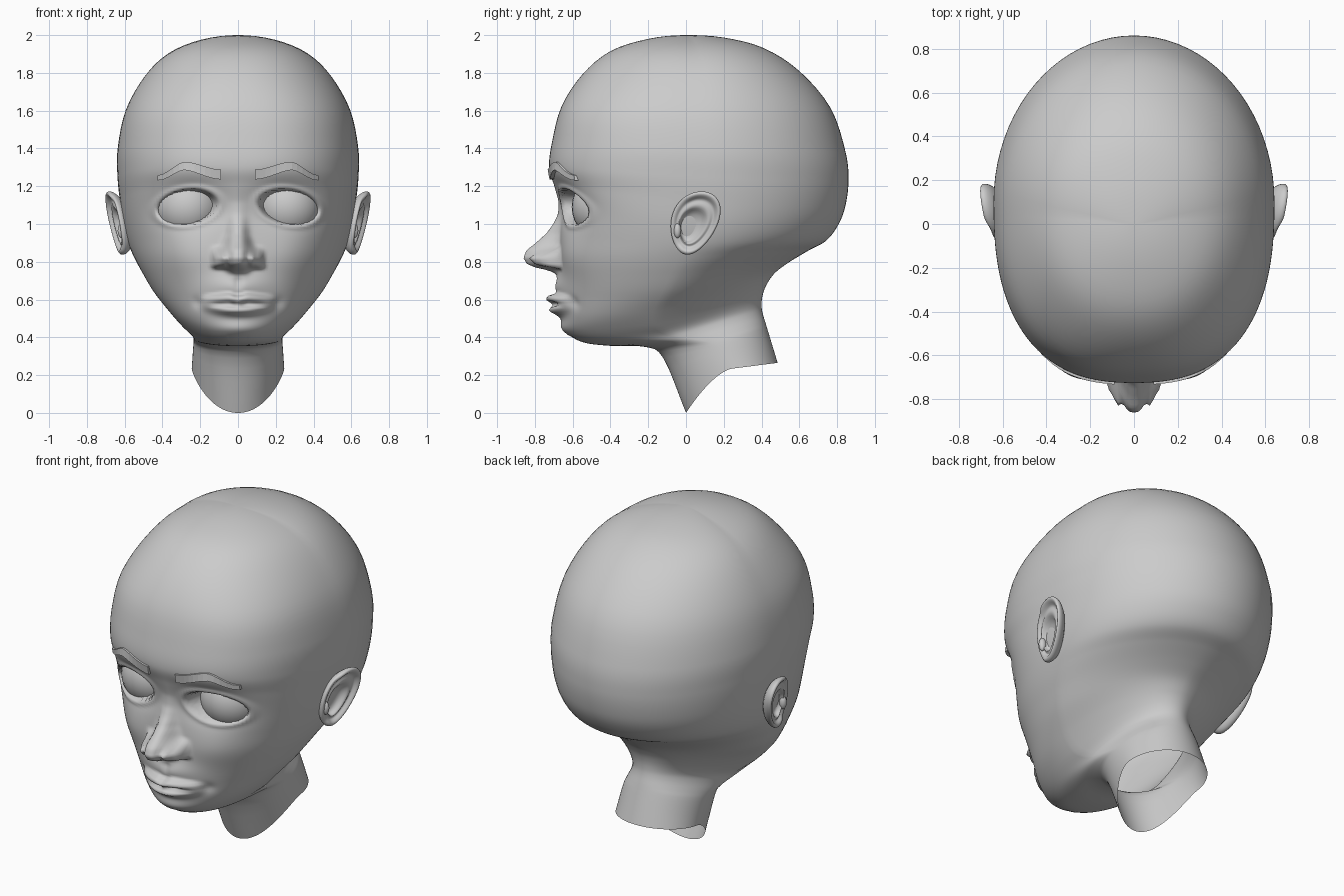
import bpy, bmesh, math
from mathutils import Vector
from mathutils.bvhtree import BVHTree

if "Cube" in bpy.data.objects:
    bpy.data.objects.remove(bpy.data.objects["Cube"])

# Head stations, crown to neck: front y,z | side y,z,half width | back y,z
STATIONS = [
    (-.20, 1.98, .03, 1.972, .20, .20, 1.987),
    (-.40, 1.915, .05, 1.90, .37, .41, 1.932),
    (-.55, 1.79, .07, 1.78, .495, .60, 1.81),
    (-.66, 1.62, .08, 1.60, .595, .765, 1.615),
    (-.71, 1.43, .10, 1.40, .637, .845, 1.38),
    (-.725, 1.30, .10, 1.25, .638, .86, 1.22),
    (-.70, 1.20, .10, 1.12, .625, .84, 1.08),
    (-.675, 1.08, .08, 1.00, .608, .80, .985),
    (-.67, .95, .05, .90, .582, .74, .91),
    (-.67, .83, .00, .82, .548, .65, .86),
    (-.665, .73, -.05, .74, .505, .55, .80),
    (-.665, .62, -.10, .64, .445, .47, .74),
    (-.66, .50, -.15, .54, .365, .425, .675),
    (-.635, .43, -.15, .46, .295, .405, .62),
    (-.55, .375, -.10, .42, .25, .40, .57),
    (-.40, .355, -.02, .40, .237, .405, .53),
    (-.22, .35, .10, .38, .235, .42, .48),
    (-.12, .29, .17, .35, .237, .435, .43),
    (0.0, 0.0, .25, .235, .245, .485, .265),
]
# Nose bridge: z, forward amount, half width
NOSE = [(1.12, 0, .04), (1.05, .012, .042), (1.0, .035, .045), (.95, .07, .048),
        (.90, .125, .058), (.86, .175, .072), (.82, .19, .078), (.79, .175, .07),
        (.77, .13, .06), (.755, .06, .055), (.735, .015, .05), (.70, 0, .04)]


def smooth(a, b, t):
    t = min(1, max(0, (t - a) / (b - a)))
    return t * t * (3 - 2 * t)


def bump(u, v=0.0):
    return math.exp(-u * u - v * v)


def catmull(a, b, c, d, t):
    return [.5 * (2*q + (r - p)*t + (2*p - 5*q + 4*r - s)*t*t + (3*q - p - 3*r + s)*t**3)
            for p, q, r, s in zip(a, b, c, d)]


def make(name, verts, faces, sub=0):
    me = bpy.data.meshes.new(name)
    bm = bmesh.new()
    vs = [bm.verts.new(v) for v in verts]
    for f in faces:
        bm.faces.new([vs[i] for i in f])
    bmesh.ops.remove_doubles(bm, verts=bm.verts, dist=1e-5)
    bmesh.ops.recalc_face_normals(bm, faces=bm.faces)
    for f in bm.faces:
        f.smooth = True
    bm.to_mesh(me)
    bm.free()
    ob = bpy.data.objects.new(name, me)
    bpy.context.collection.objects.link(ob)
    if sub:
        ob.modifiers.new("Subdivision", 'SUBSURF').levels = sub
        ob.modifiers["Subdivision"].render_levels = sub
    return ob


def tube_faces(rows, cols):
    return [(i*cols + j, i*cols + (j+1) % cols, (i+1)*cols + (j+1) % cols, (i+1)*cols + j)
            for i in range(rows - 1) for j in range(cols)]


def relief(x, z):
    """Forward displacement of the face: sockets, lids, nose, lips, cheeks."""
    x = abs(x)
    d = -.06 * bump((x - .25) / .17, (z - 1.10) / .11)
    # eye opening and lids
    e = math.hypot((x - .268) / .150, (z - 1.09 + .1 * (x - .268)) / .088)
    d -= .10 * (1 - smooth(.84, 1.06, e))
    d += .013 * bump((e - 1.16) / .14)
    # nose
    for (z1, h1, w1), (z0, h0, w0) in zip(NOSE, NOSE[1:]):
        if z0 <= z < z1:
            t = (z - z0) / (z1 - z0)
            d += (h0 + (h1 - h0) * t) * math.exp(-(x / (w0 + (w1 - w0) * t)) ** 3)
    wing = smooth(.755, .785, z) * (1 - smooth(.81, .89, z))
    d += .095 * wing * math.exp(-((x - .096) / .036) ** 4)
    # muzzle, groove, lips
    d += .03 * bump(x / .13, (z - .67) / .06) - .012 * bump(x / .022, (z - .69) / .04)
    lip = max(0, 1 - (x / .205) ** 2)
    up = .607 - .012 * bump(x / .03) - .018 * (x / .2) ** 2
    d += .066 * lip * math.exp(-((z - up) / .024) ** 4)
    d += .062 * lip * bump((z - .545 - .03 * (x / .2) ** 2) / .028)
    d -= .025 * lip ** .5 * bump((z - .580) / .010)
    d -= .012 * bump((x - .215) / .03, (z - .585) / .03)
    # cheeks and chin
    d += .018 * bump((x - .30) / .14, (z - .82) / .13)
    d += .012 * bump(x / .12, (z - .44) / .04)
    return d


# Head and neck: one loft with an open neck
crown = (0, 2, 0, 2, 0, 0, 2)
s = STATIONS[0]
last = [2*a - b for a, b in zip(STATIONS[-1], STATIONS[-2])]
keys = [(-s[0], s[1], s[2], s[3], -s[4], -s[5], s[6]), crown] + STATIONS + [last]
rings = []
for i in range(1, len(keys) - 2):
    n = 10 if 6 <= i <= 14 else 4
    rings += [catmull(*keys[i-1:i+3], k / n) for k in range(n)]
rings.append(STATIONS[-1])
NF, NB = 96, 40
angles = []
for j in range(NF):
    u = 2 * j / NF - 1
    angles.append(math.copysign(abs(u) ** 1.3, u) * math.pi / 2)
angles += [math.pi / 2 + math.pi * j / NB for j in range(NB)]
verts = []
for yf, zf, ys, zs, w, yb, zb in rings:
    pf = 2.05 + .45 * smooth(.6, 1.1, zs) - .3 * smooth(1.5, 1.9, zs)
    pb = 2 - .25 * bump((zs - .66) / .18)
    sag = 1 + .6 * smooth(.34, .24, zs)
    for a in angles:
        c, sn = math.cos(a), math.sin(a)
        front = c > -1e-9
        p = pf if front else pb
        k = abs(c) ** (2 / p)
        x = math.copysign(w * abs(sn) ** (2 / p), sn)
        ye, ze = (yf, zf) if front else (yb, zb)
        y, z = ys + (ye - ys) * k, zs + (ze - zs) * k ** (sag if front else 1)
        if front and z > .4:
            y -= relief(x, z) * smooth(.2, .45, k)
        verts.append((x, y, z))
head = make("head", verts, tube_faces(len(rings), NF + NB))
tree = BVHTree.FromPolygons([v.co.copy() for v in head.data.vertices],
                            [tuple(f.vertices) for f in head.data.polygons])


def skin_y(x, z):
    hit = tree.ray_cast(Vector((x, -2, z)), Vector((0, 1, 0)))[0]
    return hit.y if hit else -.55


# Ear lathe profile: radius factor, outward height
EAR = [(.45, -.07), (.80, -.045), (.97, -.02), (1.05, .002), (1.03, .022), (.94, .028),
       (.85, .014), (.77, -.004), (.69, .004), (.60, .008), (.52, -.014), (.42, -.035), (.0, -.04)]

for side, sx in (("left", -1), ("right", 1)):
    # Eyeball
    bpy.ops.mesh.primitive_uv_sphere_add(segments=32, ring_count=16, radius=.18,
                                         location=(sx * .262, -.425, 1.09))
    bpy.context.object.name = side + "_eyeball"
    bpy.ops.object.shade_smooth()

    # Eyebrow: strip that follows the skin
    bv = []
    N = 12
    for i in range(N + 1):
        t = i / N
        x = .09 + .335 * t
        mid = 1.262 + .047 * smooth(0, .62, t) - .065 * smooth(.55, 1, t)
        half = .026 * (1 - .5 * t ** 2)
        for dz, dy in ((half, .05), (half, -.012), (-half, -.02), (-half, .05)):
            bv.append((sx * x, skin_y(x, mid + dz) + dy, mid + dz))
    bf = tube_faces(N + 1, 4) + [(0, 1, 2, 3), tuple(4*N + k for k in range(4))]
    brow = make(side + "_eyebrow", bv, bf)
    for f in brow.data.polygons:
        f.use_smooth = False

    # Ear: egg-shaped dish with a raised rim and inner fold
    ev = []
    M = 28
    for r, h in EAR:
        for j in range(M):
            a = 2 * math.pi * j / M
            dz = .163 * r * math.sin(a)
            dy = .122 * r * math.cos(a) * (1 + .2 * math.sin(a)) + .22 * dz
            # inner bowl sits low and forward; rim fades toward the face
            low = smooth(.8, .4, r)
            fold = h * (.4 if h > 0 and math.cos(a) < -.5 else 1)
            x = .637 + .17 * dz + .17 * dy + fold
            ev.append((sx * x, .045 + dy - .02 * low, 1.005 + dz - .02 * low))
    make(side + "_ear", ev, tube_faces(len(EAR), M) + [tuple(range(M))], sub=1)

    # Ear tragus
    bpy.ops.mesh.primitive_uv_sphere_add(segments=12, ring_count=8, radius=1,
                                         location=(sx * .615, -.045, .965))
    tragus = bpy.context.object
    tragus.name = side + "_ear_tragus"
    tragus.scale = (.022, .02, .04)
    bpy.ops.object.shade_smooth()
